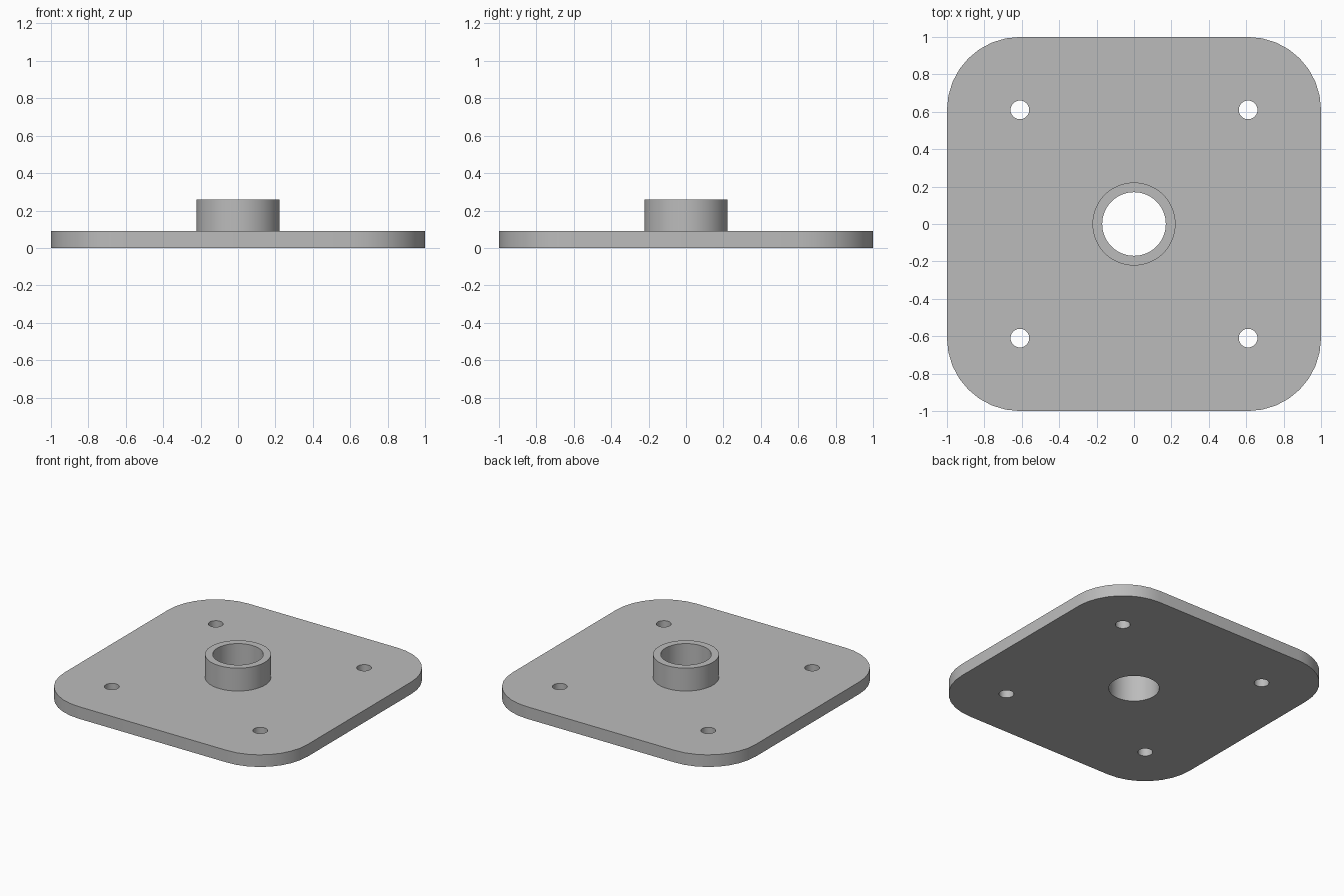
import bpy
import bmesh
from math import cos, sin, pi

cube = bpy.data.objects.get("Cube")
if cube:
    bpy.data.objects.remove(cube, do_unlink=True)

PLATE_TOP, COLLAR_TOP = 0.09, 0.26
CORNER = 0.39                 # corner radius of the plate
HOLE_POS = 1 - CORNER         # bolt holes share the corner centres
BORE = 0.17

steel = bpy.data.materials.new("plain grey")
steel.use_nodes = True
grey = (0.5, 0.5, 0.5, 1)
steel.diffuse_color = grey
steel.node_tree.nodes["Principled BSDF"].inputs["Base Color"].default_value = grey


def circle(x, y, radius, sides):
    turns = [2 * pi * i / sides for i in range(sides)]
    return [(x + radius * cos(a), y + radius * sin(a)) for a in turns]


def rounded_square(half, radius, steps):
    points = []
    for k, (sx, sy) in enumerate([(1, 1), (-1, 1), (-1, -1), (1, -1)]):
        for i in range(steps + 1):
            a = pi / 2 * (k + i / steps)
            points.append((sx * (half - radius) + radius * cos(a),
                           sy * (half - radius) + radius * sin(a)))
    return points


def extruded_part(name, loops, bottom, top, open_bottom=False):
    """Fill the first loop, leaving the others as holes, and raise it."""
    bm = bmesh.new()
    for loop in loops:
        verts = [bm.verts.new((x, y, bottom)) for x, y in loop]
        for a, b in zip(verts, verts[1:] + verts[:1]):
            bm.edges.new((a, b))
    bmesh.ops.triangle_fill(bm, edges=bm.edges[:], use_beauty=True, normal=(0, 0, 1))
    base = bm.faces[:]
    raised = bmesh.ops.extrude_face_region(bm, geom=base, use_keep_orig=True)["geom"]
    for v in raised:
        if isinstance(v, bmesh.types.BMVert):
            v.co.z = top
    bmesh.ops.recalc_face_normals(bm, faces=bm.faces[:])
    if open_bottom:
        bmesh.ops.delete(bm, geom=base, context='FACES_ONLY')
    mesh = bpy.data.meshes.new(name)
    bm.to_mesh(mesh)
    bm.free()
    mesh.materials.append(steel)
    obj = bpy.data.objects.new(name, mesh)
    bpy.context.collection.objects.link(obj)
    bpy.ops.object.select_all(action='DESELECT')
    obj.select_set(True)
    bpy.context.view_layer.objects.active = obj
    bpy.ops.object.shade_smooth_by_angle(angle=pi / 6)
    return obj


# Base plate with a centre bore and four bolt holes
holes = [circle(sx * HOLE_POS, sy * HOLE_POS, 0.05, 32)
         for sx in (-1, 1) for sy in (-1, 1)]
extruded_part("base_plate",
              [rounded_square(1, CORNER, 8), circle(0, 0, BORE, 64)] + holes,
              0, PLATE_TOP)

# Collar standing around the bore
extruded_part("collar", [circle(0, 0, 0.222, 64), circle(0, 0, BORE, 64)],
              PLATE_TOP, COLLAR_TOP, open_bottom=True)
